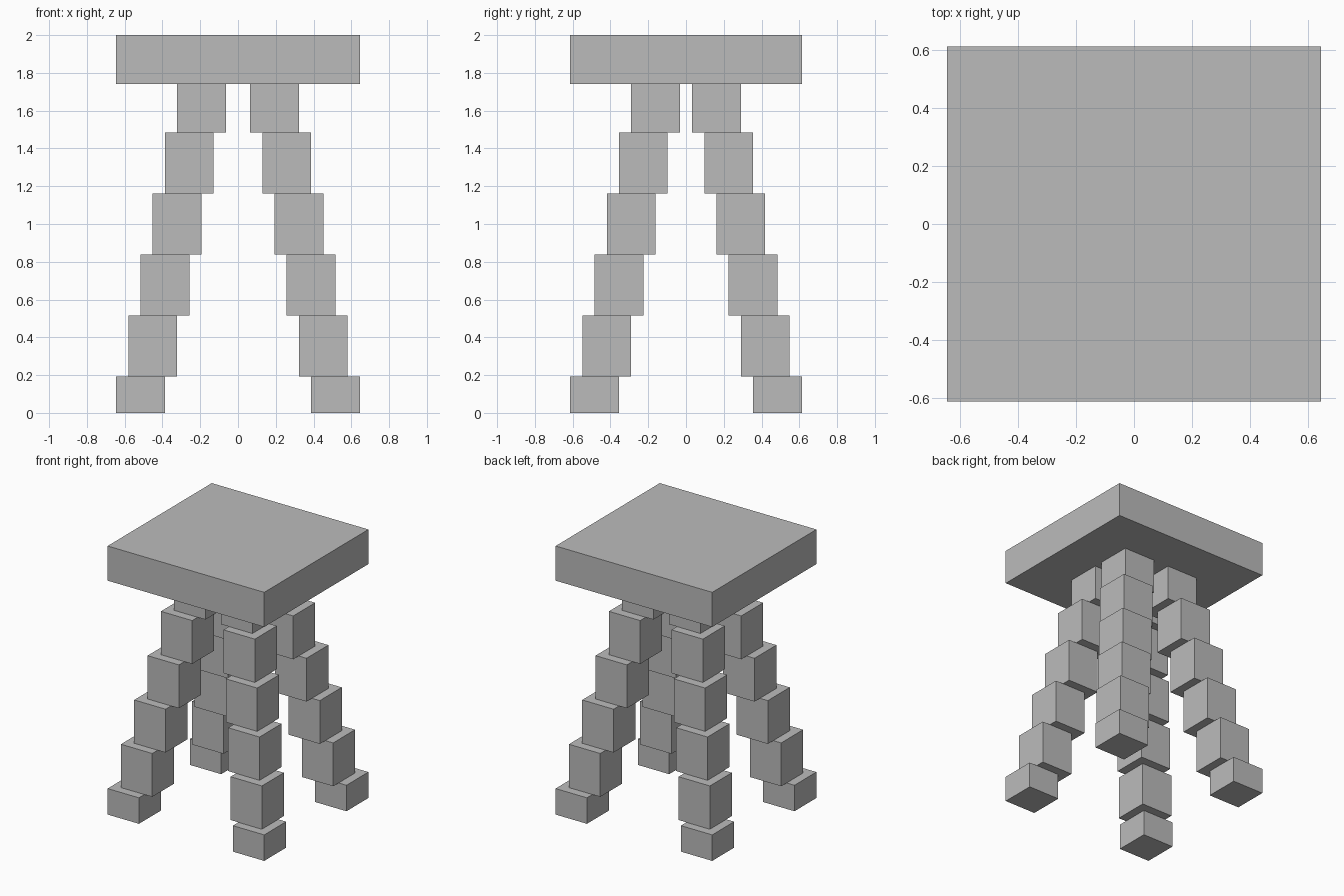
import bpy

default_cube = bpy.data.objects.get("Cube")
if default_cube:
    bpy.data.objects.remove(default_cube, do_unlink=True)

U = 2 / 31  # block unit: the stool is 31 units tall

# Single plain colour
grey = bpy.data.materials.new("plain_grey")
grey.use_nodes = True
colour = (0.5, 0.5, 0.5, 1)
grey.diffuse_color = colour
bsdf = next(n for n in grey.node_tree.nodes if n.type == 'BSDF_PRINCIPLED')
bsdf.inputs["Base Color"].default_value = colour


def block(name, x, y, bottom, top, width, depth):
    """Box centred on x, y between two heights, all in block units."""
    bpy.ops.mesh.primitive_cube_add(size=1)
    ob = bpy.context.object
    ob.name = name
    ob.location = (x * U, y * U, (bottom + top) / 2 * U)
    ob.scale = (width * U, depth * U, (top - bottom) * U)
    bpy.ops.object.transform_apply(location=True, rotation=False, scale=True)
    ob.data.materials.append(grey)
    return ob


# Seat slab
block("seat", 0, 0, 27, 31, 20, 19)

# Four splayed legs, each stepping one unit outward per block
heights = [0, 3, 8, 13, 18, 23, 27]
for front, sy in (("front", -1), ("back", 1)):
    for side, sx in (("left", 1), ("right", -1)):
        for i, (low, high) in enumerate(zip(heights, heights[1:])):
            block(f"{front}_{side}_leg_block_{i + 1}",
                  sx * (8 - i), sy * (7.5 - i), low, high, 4, 4)
